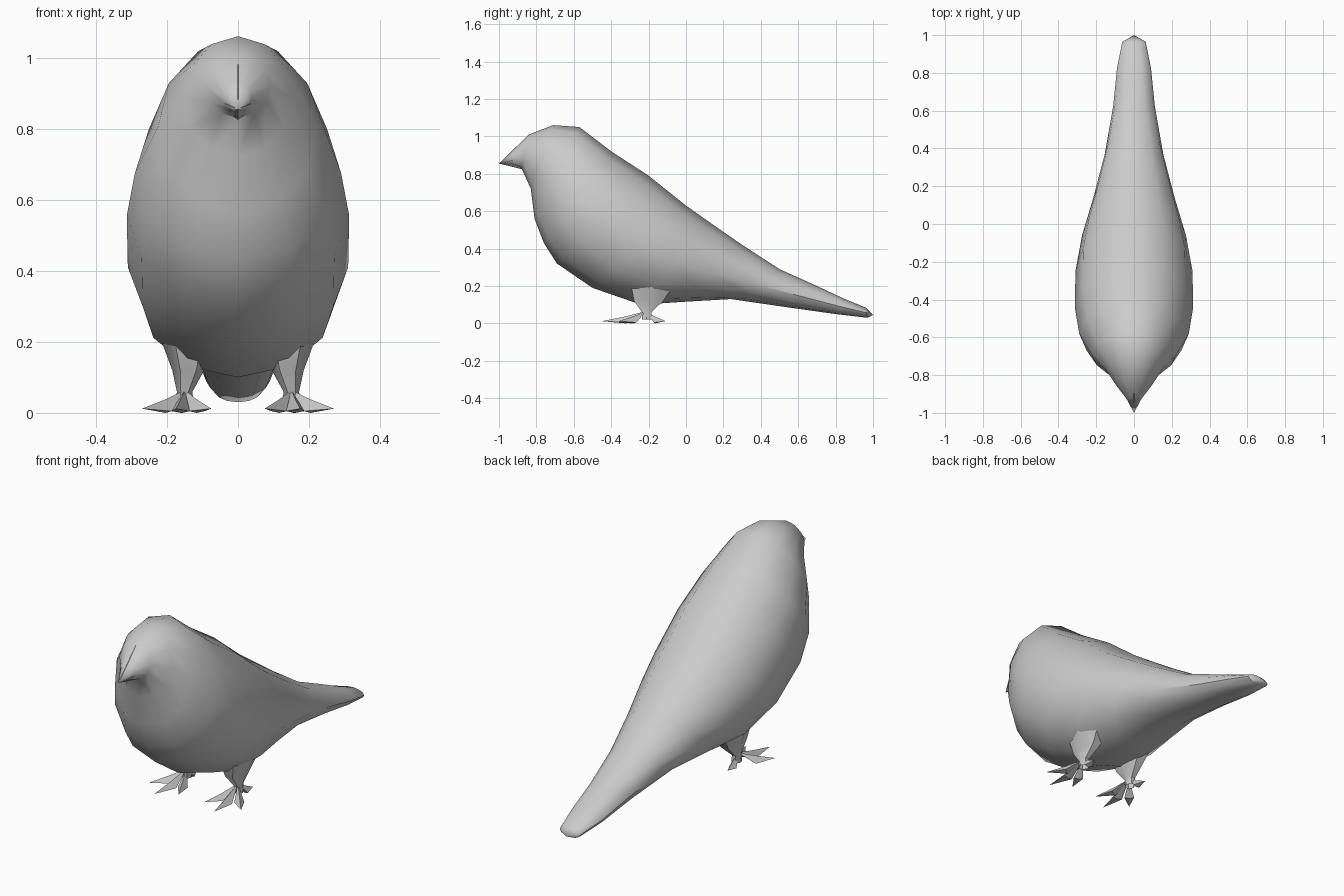
import bpy, bmesh, math
from mathutils import Vector

cube = bpy.data.objects.get("Cube")
if cube:
    bpy.data.objects.remove(cube, do_unlink=True)

grey = bpy.data.materials.new("plain grey")
grey.use_nodes = True
colour = (0.6, 0.6, 0.6, 1)
grey.diffuse_color = colour
grey.node_tree.nodes["Principled BSDF"].inputs["Base Color"].default_value = colour


def finish(name, bm, angle):
    bmesh.ops.recalc_face_normals(bm, faces=bm.faces)
    mesh = bpy.data.meshes.new(name)
    bm.to_mesh(mesh)
    bm.free()
    mesh.materials.append(grey)
    obj = bpy.data.objects.new(name, mesh)
    bpy.context.collection.objects.link(obj)
    bpy.ops.object.select_all(action="DESELECT")
    obj.select_set(True)
    bpy.context.view_layer.objects.active = obj
    bpy.ops.object.shade_smooth_by_angle(angle=math.radians(angle))
    return obj


def loft(bm, rings):
    """Bridge a list of equal rings; a one-point ring closes an end."""
    rows = [[bm.verts.new(p) for p in ring] for ring in rings]
    for a, b in zip(rows, rows[1:]):
        n = max(len(a), len(b))
        for i in range(n):
            j = (i + 1) % n
            corners = [a[i % len(a)], a[j % len(a)], b[j % len(b)], b[i % len(b)]]
            bm.faces.new(list(dict.fromkeys(corners)))


def body_ring(top_y, top_z, low_y, low_z, width, sides=12):
    """Slanted oval between a point on the back and one on the belly."""
    top, low = Vector((0, top_y, top_z)), Vector((0, low_y, low_z))
    ring = []
    for i in range(sides):
        a = math.tau * i / sides
        p = (top + low) / 2 + (top - low) / 2 * math.cos(a)
        p.x = width * math.sin(a)
        ring.append(p)
    return ring


# Body from beak to tail: back y, back z, belly y, belly z, half width
sections = [
    (-.92, .93, -.93, .845, .04),
    (-.84, 1.01, -.88, .83, .09),
    (-.71, 1.06, -.83, .72, .15),
    (-.57, 1.05, -.81, .56, .225),
    (-.40, .92, -.76, .43, .29),
    (-.20, .79, -.69, .32, .313),
    (0, .63, -.50, .19, .31),
    (.12, .545, -.24, .10, .275),
    (.30, .42, -.02, .115, .215),
    (.50, .29, .24, .13, .155),
    (.70, .20, .55, .085, .11),
    (.85, .13, .80, .05, .09),
    (.96, .085, .97, .03, .062),
]
bm = bmesh.new()
loft(bm, [[(0, -1, .855)]] + [body_ring(*s) for s in sections] + [[(0, 1, .045)]])
finish("body", bm, 40)

# Beak: wedge with a ridge and a flat underside
bm = bmesh.new()
loft(bm, [[(0, -1, .855)],
          [(0, -.84, 1.01), (.075, -.85, .885), (0, -.88, .825), (-.075, -.85, .885)],
          [(0, -.75, .9)]])
finish("beak", bm, 20)


def leg(side, name):
    """Feathered thigh narrowing to the ankle."""
    bm = bmesh.new()
    levels = [(.14, -.17, .24, .09, .15), (.14, -.20, .12, .045, .09),
              (.15, -.21, .06, .022, .03), (.15, -.21, .02, .025, .03)]
    loft(bm, [[(side * (x + rx * math.cos(i * math.tau / 6)),
                y + ry * math.sin(i * math.tau / 6), z) for i in range(6)]
              for x, y, z, rx, ry in levels])
    finish(name + "_leg", bm, 40)


def foot(side, name):
    """Four wedge-shaped toes fanning out from the ankle."""
    bm = bmesh.new()
    for x, y, half in [(.075, -.39, .024), (.175, -.45, .026),
                       (.27, -.36, .024), (.165, -.11, .02)]:
        heel = Vector((.15, -.215, .03))
        tip = Vector((x, y, .012))
        mid = heel.lerp(tip, .45)
        across = (tip - heel).cross(Vector((0, 0, 1))).normalized() * half
        left, right = mid + across, mid - across
        left.z = right.z = .005
        crest, sole = mid.copy(), mid.copy()
        crest.z, sole.z = .038, 0
        shape = [[heel + Vector((0, 0, .035))], [left, crest, right, sole], [tip]]
        loft(bm, [[(side * p.x, p.y, p.z) for p in ring] for ring in shape])
    finish(name + "_foot", bm, 20)


for side, name in ((1, "left"), (-1, "right")):
    leg(side, name)
    foot(side, name)
